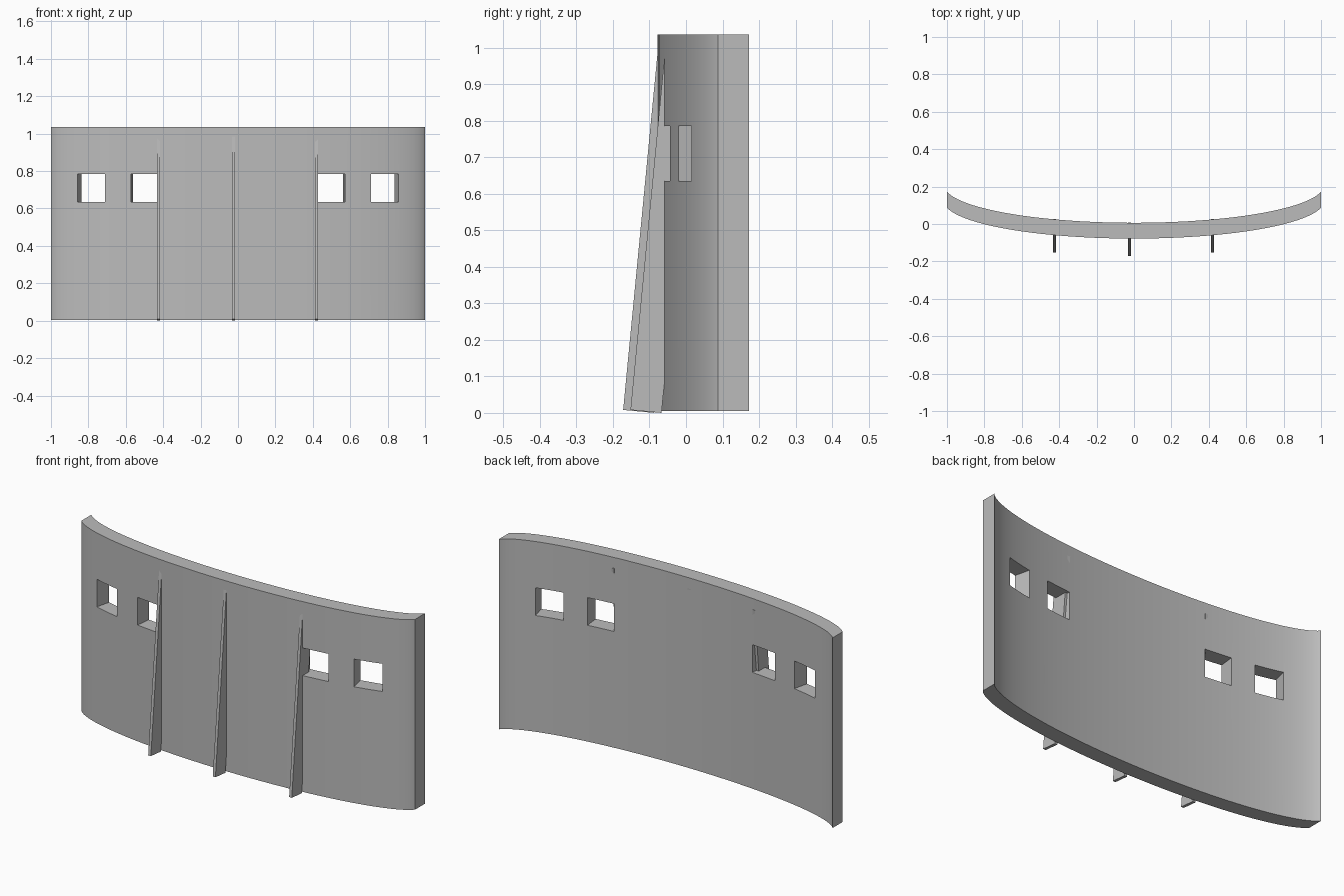
import bpy, bmesh, math
from mathutils import Matrix

if "Cube" in bpy.data.objects:
    bpy.data.objects.remove(bpy.data.objects["Cube"])

grey = bpy.data.materials.new("concrete_grey")
grey.use_nodes = True
colour = (0.5, 0.5, 0.5, 1)
grey.diffuse_color = colour
grey.node_tree.nodes["Principled BSDF"].inputs["Base Color"].default_value = colour

WALL_DEPTH = 0.0845
BOTTOM, TOP = 0.005, 1.036


def front_y(x):
    """Elliptical plan curve of the wall's front."""
    return -0.078 + 0.2 * (1 - math.sqrt(1 - x * x / 1.03))


def prism(name, profile, axis, length):
    """Extrude a closed loop of 3D points along an axis."""
    bm = bmesh.new()
    face = bm.faces.new([bm.verts.new(p) for p in profile])
    ext = bmesh.ops.extrude_face_region(bm, geom=[face])
    verts = [v for v in ext["geom"] if isinstance(v, bmesh.types.BMVert)]
    bmesh.ops.translate(bm, verts=verts, vec=[length * a for a in axis])
    bmesh.ops.recalc_face_normals(bm, faces=bm.faces)
    mesh = bpy.data.meshes.new(name)
    bm.to_mesh(mesh)
    bm.free()
    mesh.materials.append(grey)
    obj = bpy.data.objects.new(name, mesh)
    bpy.context.collection.objects.link(obj)
    return obj


# Curved wall
steps = 64
xs = [math.sin(math.pi * (i / steps - 0.5)) for i in range(steps + 1)]
outline = [(x, front_y(x), BOTTOM) for x in xs]
outline += [(x, front_y(x) + WALL_DEPTH, BOTTOM) for x in reversed(xs)]
wall = prism("curved_wall", outline, (0, 0, 1), TOP - BOTTOM)

# Window openings, each cut square to the curve
for side in (-1, 1):
    for inner, outer in ((0.424, 0.572), (0.711, 0.857)):
        x0, x1 = sorted((side * inner, side * outer))
        dx, dy = x1 - x0, front_y(x1) - front_y(x0)
        turn = Matrix.Rotation(math.atan2(dy, dx), 4, "Z")
        w = math.hypot(dx, dy)
        cutter = prism("window_cutter",
                       [(0, -0.1, 0), (w, -0.1, 0), (w, 0.25, 0), (0, 0.25, 0)],
                       (0, 0, 1), 0.15)
        cutter.matrix_world = Matrix.Translation((x0, front_y(x0), 0.635)) @ turn
        cutter.hide_render = True
        mod = wall.modifiers.new("window", "BOOLEAN")
        mod.operation = "DIFFERENCE"
        mod.solver = "EXACT"
        mod.object = cutter
        bpy.context.view_layer.update()
        bpy.context.view_layer.objects.active = wall
        bpy.ops.object.modifier_apply(modifier=mod.name)
        bpy.data.objects.remove(cutter)

bpy.ops.object.select_all(action="DESELECT")
wall.select_set(True)
bpy.context.view_layer.objects.active = wall
bpy.ops.object.shade_smooth_by_angle(angle=math.radians(25))

# Leaning buttress fins, whose tops sink into the wall
LEAN, FIN_DEPTH, FIN_WIDTH, RISE = 0.0955, 0.085, 0.016, 0.985
for name, x, foot in (("right_fin", -0.424, -0.152),
                      ("middle_fin", -0.023, -0.172),
                      ("left_fin", 0.421, -0.152)):
    x -= FIN_WIDTH / 2
    drop = FIN_DEPTH * LEAN
    head = foot + LEAN * RISE
    prism(name, [(x, foot, drop), (x, foot + FIN_DEPTH, 0),
                 (x, head + FIN_DEPTH, RISE - drop), (x, head, RISE)],
          (1, 0, 0), FIN_WIDTH)
